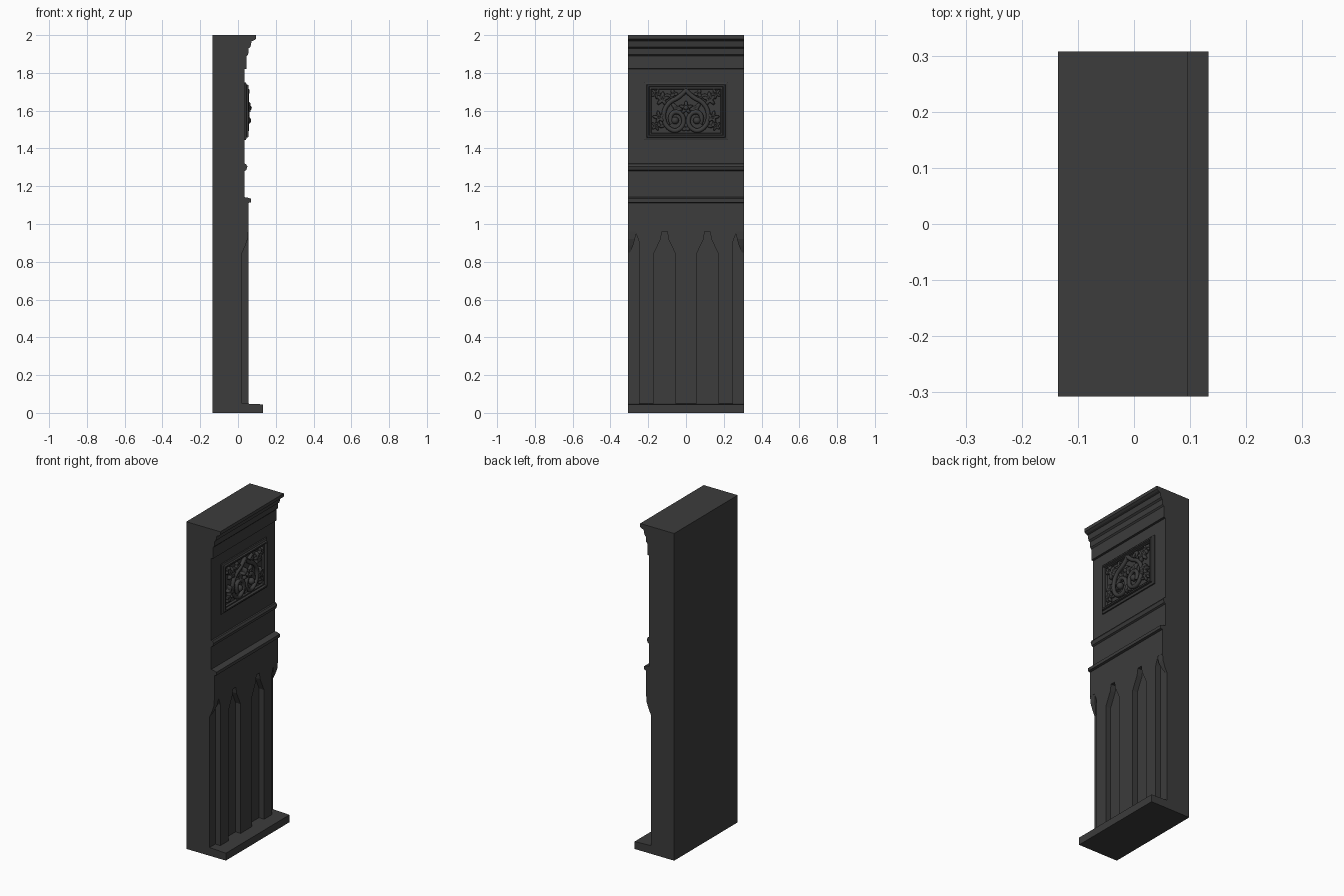
import bpy, bmesh, math

if "Cube" in bpy.data.objects:
    bpy.data.objects.remove(bpy.data.objects["Cube"])

HALF = 0.307      # half width along y
FACE = 0.034      # x of the upper wall face

dark = bpy.data.materials.new("dark_grey")
dark.diffuse_color = (0.045, 0.045, 0.045, 1)
dark.use_nodes = True
dark.node_tree.nodes["Principled BSDF"].inputs["Base Color"].default_value = dark.diffuse_color


def finish(name, bm, smooth=False):
    bmesh.ops.recalc_face_normals(bm, faces=bm.faces)
    me = bpy.data.meshes.new(name)
    bm.to_mesh(me)
    bm.free()
    me.materials.append(dark)
    ob = bpy.data.objects.new(name, me)
    bpy.context.collection.objects.link(ob)
    if smooth:
        for p in me.polygons:
            p.use_smooth = True
    return ob


def bridge(bm, rings, cap=True):
    """Skin a list of equal-length vertex rings."""
    vs = [[bm.verts.new(p) for p in r] for r in rings]
    n = len(vs[0])
    for a, b in zip(vs, vs[1:]):
        for i in range(n):
            j = (i + 1) % n
            bm.faces.new((a[i], a[j], b[j], b[i]))
    if cap:
        bm.faces.new(vs[0])
        bm.faces.new(vs[-1])
    return vs


def loft(name, rings, cap=True, smooth=False):
    bm = bmesh.new()
    bridge(bm, rings, cap)
    return finish(name, bm, smooth)


# Main wall with plinth, string courses and cornice: one profile run along y
profile = [(-0.135, 0), (0.133, 0), (0.133, 0.045), (0.022, 0.05), (0.022, 1.0),
           (0.055, 1.0), (0.055, 1.112), (0.069, 1.115), (0.069, 1.134), (0.05, 1.14),
           (FACE, 1.142), (FACE, 1.28), (0.044, 1.285), (0.05, 1.305), (0.042, 1.318),
           (FACE, 1.32), (FACE, 1.82), (0.046, 1.822), (0.046, 1.89), (0.054, 1.898),
           (0.056, 1.93), (0.066, 1.938), (0.072, 1.968), (0.084, 1.972), (0.095, 1.98),
           (0.095, 2), (-0.135, 2)]
loft("wall_body", [[(x, y, z) for x, z in profile] for y in (-HALF, HALF)])

# Arcade of pillars and pointed niches: comb outline extruded forward
half = [(0.0, 0.045), (0.055, 0.045), (0.055, 0.84), (0.093, 0.92), (0.099, 0.96),
        (0.128, 0.96), (0.134, 0.92), (0.172, 0.84), (0.172, 0.045),
        (0.25, 0.045), (0.25, 0.91), (0.268, 0.96), (HALF, 0.96), (HALF, 1.11)]
outline = half[1:] + [(-y, z) for y, z in reversed(half[1:])]
loft("niche_arcade", [[(x, y, z) for y, z in outline] for x in (0.015, 0.0555)])

# Tapering corbels hanging in the outer half niches
for side, label in ((-1, "left"), (1, "right")):
    steps = [(0.965, 0.055, 0.262), (0.92, 0.051, 0.27), (0.885, 0.039, 0.28), (0.85, 0.023, 0.296)]
    loft("corbel_" + label, [[(0.018, side * HALF, z), (x, side * HALF, z),
                              (x, side * y, z), (0.018, side * y, z)] for z, x, y in steps])

# Mitred picture frame around the carving: (inset, x) profile
CZ = 1.598
frame = [(0, 0.03), (0, 0.042), (0.012, 0.046), (0.014, 0.056), (0.022, 0.056),
         (0.026, 0.044), (0.034, 0.046), (0.038, 0.03)]
loft("panel_frame", [[(x, sy * (0.22 - d), CZ + sz * (0.152 - d))
                      for sy, sz in ((-1, -1), (1, -1), (1, 1), (-1, 1))]
                     for d, x in frame], cap=False)


def tube(name, pts, radius, x=0.042):
    """Round stem following a smooth path in the wall plane."""
    cu = bpy.data.curves.new(name, 'CURVE')
    cu.dimensions = '3D'
    cu.bevel_depth, cu.bevel_resolution, cu.resolution_u = radius, 2, 5
    cu.use_fill_caps = True
    sp = cu.splines.new('NURBS')
    sp.points.add(len(pts) - 1)
    for p, (y, z) in zip(sp.points, pts):
        p.co = (x, y, z, 1)
    sp.order_u, sp.use_endpoint_u = 3, True
    tmp = bpy.data.objects.new(name + "_path", cu)
    bpy.context.collection.objects.link(tmp)
    me = bpy.data.meshes.new_from_object(tmp.evaluated_get(bpy.context.evaluated_depsgraph_get()))
    bpy.data.objects.remove(tmp)
    bm = bmesh.new()
    bm.from_mesh(me)
    bpy.data.meshes.remove(me)
    finish(name, bm, True)


def leaf(name, y, z, r, angle, lobes, top, long=1.0):
    """Lobed, domed leaf or blossom rising from the panel."""
    rings, n = [], lobes * 8
    for k, x in ((1.0, 0.032), (0.95, top - 0.012), (0.65, top), (0.3, top - 0.008), (0.05, top - 0.01)):
        ring = []
        for i in range(n):
            t = 2 * math.pi * i / n
            q = r * k * (0.74 + 0.26 * math.cos(lobes * t))
            u, v = q * math.cos(t) * long, q * math.sin(t)
            ring.append((x, y + u * math.cos(angle) - v * math.sin(angle),
                         z + u * math.sin(angle) + v * math.cos(angle)))
        rings.append(ring)
    loft(name, rings, smooth=True)


def boss(name, y, z, r, x):
    bm = bmesh.new()
    bmesh.ops.create_uvsphere(bm, u_segments=12, v_segments=8, radius=r)
    bmesh.ops.translate(bm, verts=bm.verts, vec=(x, y, z))
    finish(name, bm, True)


# Carved relief: heart-shaped scrolls, stems and leaves mirrored about the centre
heart = [(0, 1.708), (0.035, 1.67), (0.085, 1.65), (0.12, 1.6), (0.115, 1.525), (0.06, 1.485),
         (0.01, 1.52), (0.015, 1.58), (0.06, 1.6), (0.09, 1.565), (0.075, 1.53)]
stem_up = [(0.06, 1.65), (0.09, 1.69), (0.12, 1.67), (0.155, 1.69)]
stem_low = [(0.1, 1.53), (0.13, 1.51), (0.15, 1.53), (0.15, 1.57)]
leaves = [(0.125, 1.662, 0.04, 0.4, 5, 0.058), (0.158, 1.69, 0.03, 0.8, 5, 0.055),
          (0.142, 1.565, 0.036, 0.1, 5, 0.062), (0.158, 1.52, 0.028, -0.7, 5, 0.056),
          (0.066, 1.69, 0.026, 1.2, 3, 0.054)]
for s, label in ((-1, "left"), (1, "right")):
    for part, pts, r in (("heart_scroll_", heart, 0.012), ("upper_stem_", stem_up, 0.008),
                         ("lower_stem_", stem_low, 0.008)):
        tube(part + label, [(s * y, z) for y, z in pts], r, 0.046 if r > 0.01 else 0.04)
    for i, (y, z, r, a, lobes, top) in enumerate(leaves):
        leaf(f"corner_leaf_{label}_{i + 1}", s * y, z, r, a if s > 0 else math.pi - a, lobes, top)
    boss("scroll_eye_" + label, s * 0.058, 1.548, 0.02, 0.05)
    leaf("heart_leaf_" + label, s * 0.05, 1.61, 0.03, math.pi / 2 - s * 0.7, 3, 0.052, 1.3)

# Central blossom and bottom bud
leaf("centre_blossom", 0, 1.615, 0.038, math.pi / 2, 5, 0.066)
boss("blossom_eye", 0, 1.615, 0.013, 0.06)
leaf("bottom_bud", 0, 1.51, 0.024, math.pi / 2, 3, 0.056, 1.2)
leaf("heart_tip", 0, 1.7, 0.02, math.pi / 2, 3, 0.06)
